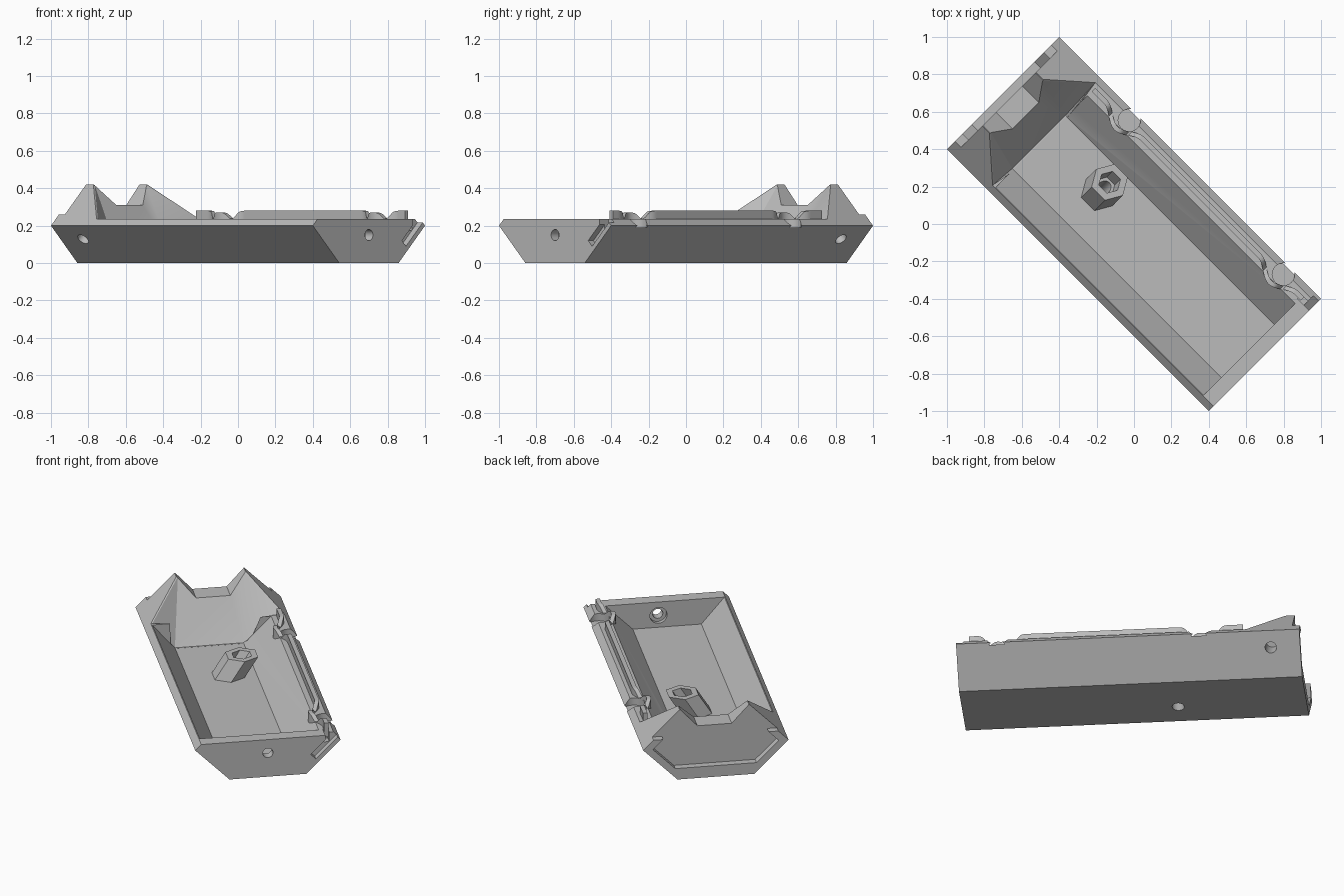
import bpy, bmesh, math
from mathutils import Vector

cube = bpy.data.objects.get("Cube")
if cube:
    bpy.data.objects.remove(cube)

TURN = -math.pi / 4        # the long axis lies diagonally
grey = bpy.data.materials.new("plain_grey")
grey.use_nodes = True
COLOUR = (0.5, 0.5, 0.5, 1)
grey.diffuse_color = COLOUR
grey.node_tree.nodes["Principled BSDF"].inputs["Base Color"].default_value = COLOUR


def finish(name, bm):
    bmesh.ops.recalc_face_normals(bm, faces=bm.faces)
    mesh = bpy.data.meshes.new(name)
    bm.to_mesh(mesh)
    bm.free()
    mesh.materials.append(grey)
    obj = bpy.data.objects.new(name, mesh)
    bpy.context.scene.collection.objects.link(obj)
    obj.rotation_euler.z = TURN
    return obj


def hull(name, points):
    bm = bmesh.new()
    for p in points:
        bm.verts.new(p)
    res = bmesh.ops.convex_hull(bm, input=bm.verts)
    junk = [g for g in res["geom_interior"] + res["geom_unused"]
            if isinstance(g, bmesh.types.BMVert)]
    bmesh.ops.delete(bm, geom=list(set(junk)), context='VERTS')
    bmesh.ops.dissolve_limit(bm, angle_limit=0.01, verts=bm.verts, edges=bm.edges)
    return finish(name, bm)


def both(u, *half):
    """Mirror half-profile points (v, z) across the centre line at length u."""
    return [(u, s * v, z) for v, z in half for s in (-1, 1)]


def rod(name, start, end, radius, sides=24):
    a, b = Vector(start), Vector(end)
    bm = bmesh.new()
    bmesh.ops.create_cone(bm, cap_ends=True, segments=sides, radius1=radius,
                          radius2=radius, depth=(b - a).length)
    bmesh.ops.rotate(bm, verts=bm.verts, matrix=(b - a).to_track_quat('Z', 'Y').to_matrix())
    bmesh.ops.translate(bm, verts=bm.verts, vec=(a + b) / 2)
    return finish(name, bm)


def combine(target, tool, operation):
    mod = target.modifiers.new(tool.name, 'BOOLEAN')
    mod.operation, mod.object, mod.solver = operation, tool, 'EXACT'
    bpy.context.view_layer.update()
    deps = bpy.context.evaluated_depsgraph_get()
    mesh = bpy.data.meshes.new_from_object(target.evaluated_get(deps))
    target.modifiers.clear()
    target.data = mesh
    bpy.data.objects.remove(tool)


# Long trough body with sloping sides and a chamfered rim
foot, edge, rim = (0.224, 0), (0.424, 0.2), (0.389, 0.235)
tray = hull("tray", both(-0.945, foot, edge, rim) + both(0.99, foot, edge, rim))

# Tall end block that tapers down to the rim
combine(tray, hull("end_block", both(-0.945, foot, edge, (0.204, 0.42))
                   + both(-0.89, (0.204, 0.42)) + both(-0.68, foot, edge, rim)), 'UNION')

# Raised border round the outside of the tall end
border = (foot, edge, (0.364, 0.26))
combine(tray, hull("end_border", both(-0.99, *border) + both(-0.93, *border)), 'UNION')
recess = ((0.237, 0.07), (0.367, 0.2), (0.2, 0.367))
combine(tray, hull("end_recess", both(-1.05, *recess) + both(-0.945, *recess)), 'DIFFERENCE')

# Notch between the two peaks
notch = ((0.1, 0.31), (0.26, 0.486))
combine(tray, hull("notch", both(-1.1, *notch) + both(-0.7, *notch)), 'DIFFERENCE')

# Main cavity, with a thicker wall on the clip side
section = [(-0.25, 0.075), (0.15, 0.075), (0.37, 0.295), (-0.435, 0.295)]
combine(tray, hull("cavity", [(u, v, z) for u in (-0.66, 0.91) for v, z in section]), 'DIFFERENCE')

# Faceted hollow in the end block
combine(tray, hull("end_hollow", both(-0.89, (0.194, 0.42)) + both(-0.68, (0.38, 0.235))
                   + [(-0.67, -0.25, 0.075), (-0.67, 0.15, 0.075), (-0.6, 0, 0.6),
                      (-0.655, -0.25, 0.076), (-0.655, 0.15, 0.076)]), 'DIFFERENCE')

# Slanted screw boss on the floor
BOSS_U = -0.25


def axis(z):
    return Vector((BOSS_U, -0.06 + 0.63 * z, z))


def hexagon(centre, radius):
    return [centre + Vector((radius * math.cos(k * math.pi / 3),
                             radius * math.sin(k * math.pi / 3), 0)) for k in range(6)]


combine(tray, hull("boss", hexagon(axis(0.2), 0.1) + hexagon(axis(0.05), 0.1)), 'UNION')
combine(tray, hull("nut_pocket", hexagon(axis(0.26), 0.06) + hexagon(axis(0.13), 0.06)), 'DIFFERENCE')
combine(tray, rod("boss_hole", axis(-0.05), axis(0.25), 0.035), 'DIFFERENCE')

# Screw holes: far end wall with counterbore, and both sides of the end block
combine(tray, rod("end_hole", (0.85, 0, 0.15), (1.05, 0, 0.15), 0.03), 'DIFFERENCE')
combine(tray, rod("counterbore", (0.85, 0, 0.15), (0.935, 0, 0.15), 0.05), 'DIFFERENCE')
for s in (-1, 1):
    combine(tray, rod("side_hole", (-0.82, s * 0.41, 0.07), (-0.82, s * 0.26, 0.22), 0.033), 'DIFFERENCE')

# Slanted slot through the far end wall
slot = [(0.25, 0.12), (0.28, 0.09), (0.42, 0.23), (0.42, 0.29)]
combine(tray, hull("end_slot", [(u, v, z) for u in (0.95, 1.05) for v, z in slot]), 'DIFFERENCE')
combine(tray, hull("end_slot_gap", [(u, v, z) for u in (0.9, 1.05)
                                    for v, z in ((0.335, 0.175), (0.365, 0.175),
                                                 (0.365, 0.3), (0.335, 0.3))]), 'DIFFERENCE')

# Round finger recesses beside the clip strip
DIPS = (-0.43, 0.735)
for u in DIPS:
    combine(tray, rod("finger_recess", (u + 0.02, 0.375, 0.19), (u + 0.02, 0.375, 0.3), 0.06), 'DIFFERENCE')

# Thin clip strip that waves inward round the recesses
bm = bmesh.new()
previous = None
COUNT = 130
for i in range(COUNT + 1):
    u = -0.66 + 1.58 * i / COUNT
    d = min(abs(u - c) for c in DIPS)
    dip = 0.5 + 0.5 * math.cos(math.pi * min(d / 0.14, 1))
    v = 0.355 - 0.06 * dip
    top = 0.28 - 0.04 * math.exp(-((d - 0.07) / 0.025) ** 2) - 0.01 * dip
    ring = [bm.verts.new((u, v + dv, z)) for dv, z in
            ((-0.014, 0.19), (0.012, 0.19), (0.012, top), (-0.014, top))]
    if previous:
        for k in range(4):
            bm.faces.new((previous[k], previous[(k + 1) % 4], ring[(k + 1) % 4], ring[k]))
    else:
        bm.faces.new(ring)
    previous = ring
bm.faces.new(previous)
strip = finish("clip_strip", bm)

# Crisp edges, smooth holes and curves
for obj in (tray, strip):
    bpy.ops.object.select_all(action='DESELECT')
    obj.select_set(True)
    bpy.context.view_layer.objects.active = obj
    bpy.ops.object.shade_smooth_by_angle(angle=math.radians(25))
